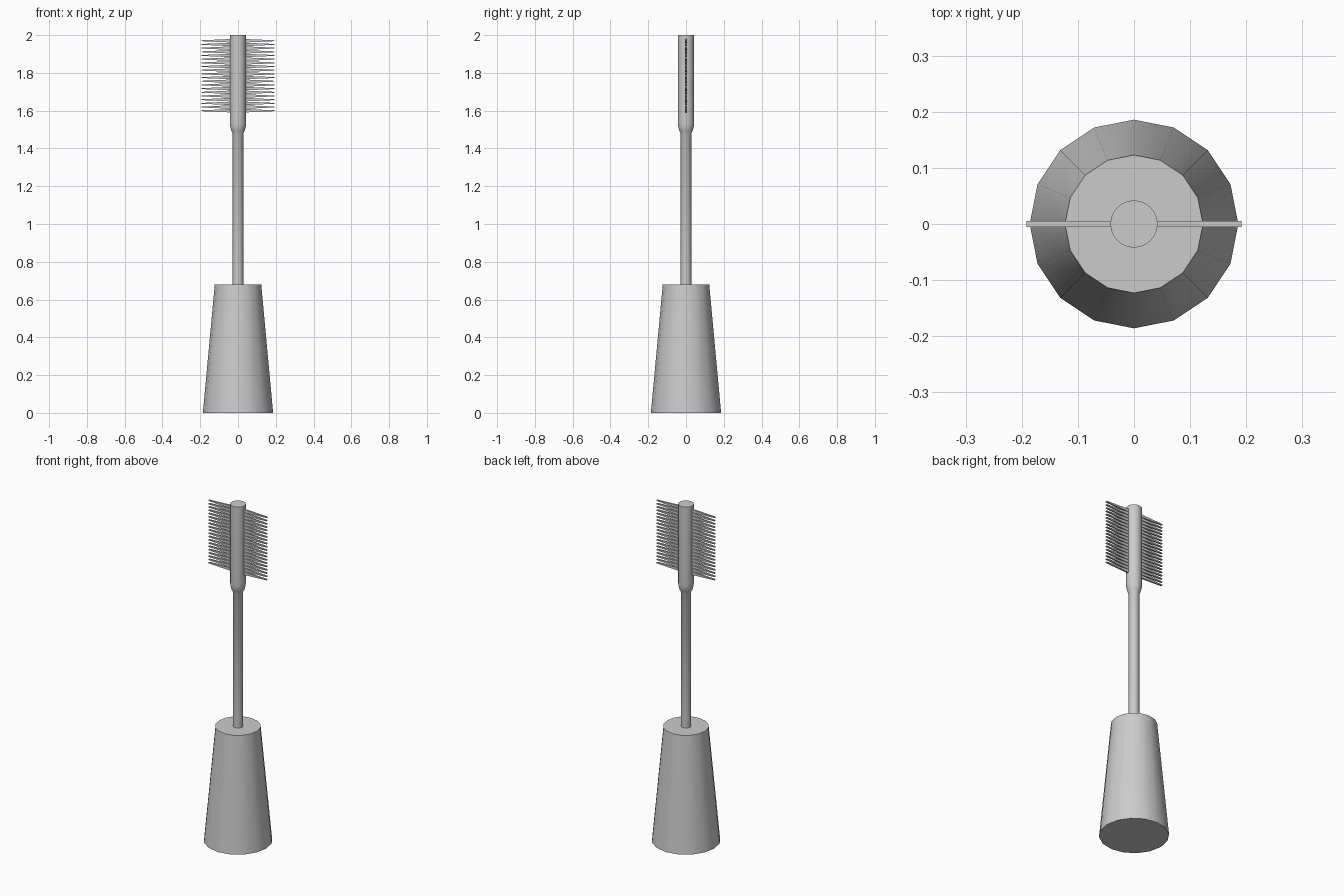
import bpy, bmesh, math

if "Cube" in bpy.data.objects:
    bpy.data.objects.remove(bpy.data.objects["Cube"])


def lathe(name, profile, sides):
    """Closed solid of revolution from (radius, z) pairs."""
    bm = bmesh.new()
    rings = []
    for r, z in profile:
        rings.append([bm.verts.new((r * math.cos(2 * math.pi * i / sides),
                                    r * math.sin(2 * math.pi * i / sides), z))
                      for i in range(sides)])
    for a, b in zip(rings, rings[1:]):
        for i in range(sides):
            j = (i + 1) % sides
            bm.faces.new((a[i], a[j], b[j], b[i]))
    bm.faces.new(rings[0][::-1])
    bm.faces.new(rings[-1])
    return finish(name, bm)


def finish(name, bm):
    bmesh.ops.recalc_face_normals(bm, faces=bm.faces)
    me = bpy.data.meshes.new(name)
    bm.to_mesh(me)
    bm.free()
    ob = bpy.data.objects.new(name, me)
    bpy.context.collection.objects.link(ob)
    return ob


def smooth(ob):
    bpy.ops.object.select_all(action='DESELECT')
    ob.select_set(True)
    bpy.context.view_layer.objects.active = ob
    bpy.ops.object.shade_smooth_by_angle(angle=math.radians(40))


# Tapered handle
smooth(lathe("handle", [(0.186, 0), (0.123, 0.68)], 16))

# Wand rod flaring into the brush core
smooth(lathe("wand", [(0.028, 0.66), (0.028, 1.48), (0.034, 1.49),
                      (0.041, 1.515), (0.042, 1.53), (0.042, 2.0)], 32))

# Two rows of flat tapering bristles
bm = bmesh.new()
count, z0, z1 = 20, 1.59, 1.98
pitch = (z1 - z0) / count
for side in (-1, 1):
    for k in range(count):
        zc = z0 + pitch * (k + 0.5)
        ends = []
        for x, h in ((0.03, pitch * 0.48), (0.192, pitch * 0.12)):
            ends.append([bm.verts.new((side * x, y, zc + z)) for y, z in
                         ((-0.005, -h), (0.005, -h), (0.005, h), (-0.005, h))])
        a, b = ends
        for i in range(4):
            j = (i + 1) % 4
            bm.faces.new((a[i], a[j], b[j], b[i]))
        bm.faces.new(a)
        bm.faces.new(b)
finish("bristles", bm)
